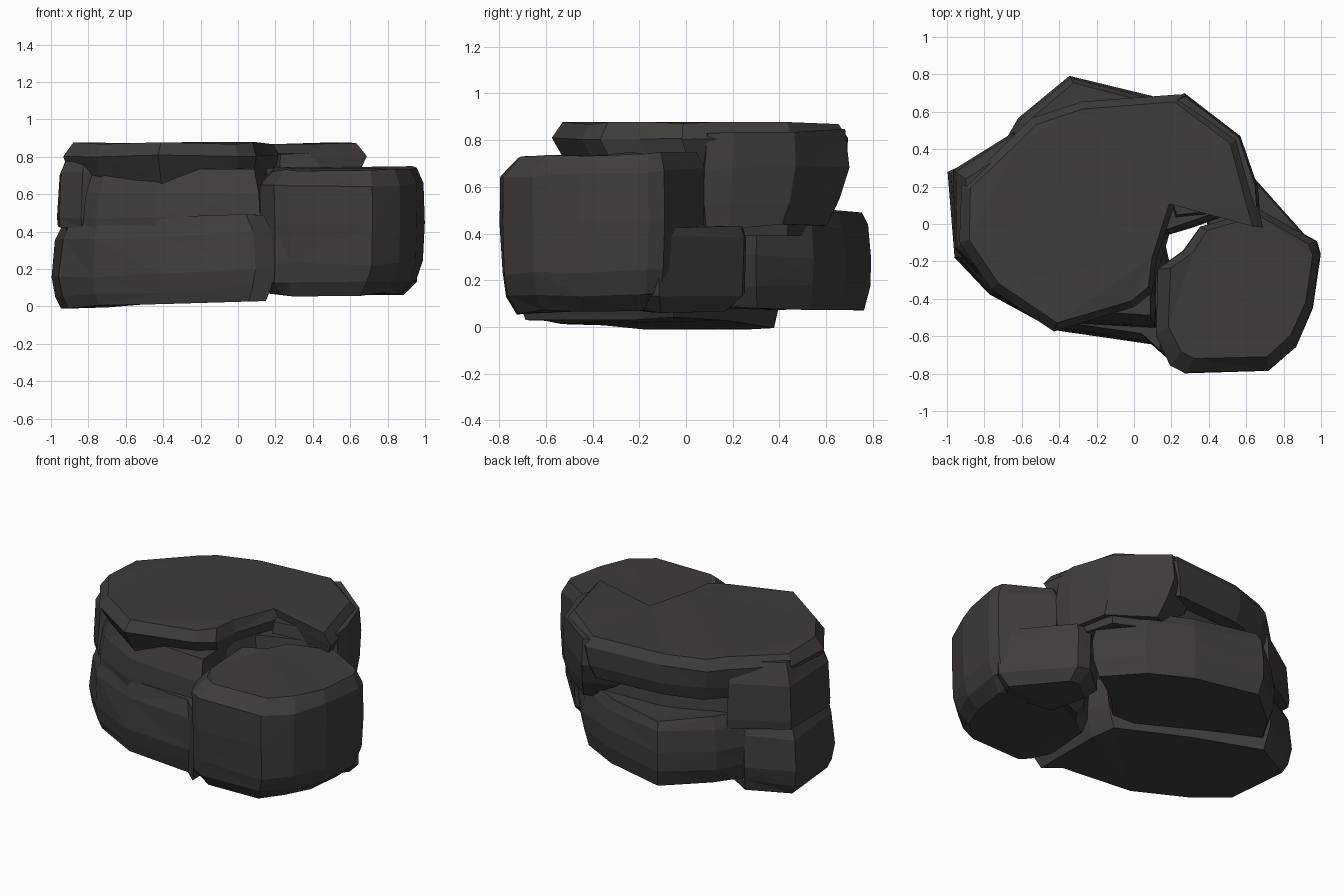
import bpy, bmesh, random
from mathutils import Vector

cube = bpy.data.objects.get("Cube")
if cube:
    bpy.data.objects.remove(cube, do_unlink=True)

random.seed(4)

stone = bpy.data.materials.new("dark_stone")
stone.use_nodes = True
COLOUR = (0.05, 0.045, 0.043, 1)
stone.diffuse_color = COLOUR
stone.node_tree.nodes["Principled BSDF"].inputs["Base Color"].default_value = COLOUR


def slab(name, outline, centre, levels, tilt=(0, 0), rough=0.01):
    """Loft an outline through levels of (height, scale, shift x, shift y)."""
    bm = bmesh.new()
    c = Vector(centre)
    rings = []
    for z, s, dx, dy in levels:
        ring = []
        for p in outline:
            q = c + (Vector(p) - c) * s + Vector((dx, dy))
            h = z + tilt[0] * (q.x - c.x) + tilt[1] * (q.y - c.y)
            inward = (c - q) * random.uniform(0, rough * 2)
            ring.append(bm.verts.new((q.x + inward.x, q.y + inward.y,
                                      h + random.uniform(-rough, rough))))
        rings.append(ring)
    n = len(outline)
    for a, b in zip(rings, rings[1:]):
        for i in range(n):
            j = (i + 1) % n
            bm.faces.new((a[i], a[j], b[j], b[i]))
    bm.faces.new(rings[0])
    bm.faces.new(rings[-1])
    bmesh.ops.triangulate(bm, faces=bm.faces)
    bmesh.ops.recalc_face_normals(bm, faces=bm.faces)
    mesh = bpy.data.meshes.new(name)
    bm.to_mesh(mesh)
    bm.free()
    mesh.materials.append(stone)
    obj = bpy.data.objects.new(name, mesh)
    bpy.context.collection.objects.link(obj)


# Front half of the base, resting on the ground
slab("front_base",
     [(.2, -.74), (.1, -.65), (-.42, -.57), (-.78, -.38), (-.96, -.18), (-1, .28),
      (-.72, .42), (-.3, .2), (.16, -.05), (.2, -.22)],
     (-.4, -.1),
     [(.015, .92, 0, 0), (.08, .97, 0, 0), (.18, 1, 0, 0),
      (.38, .97, 0, 0), (.47, .9, 0, 0)],
     tilt=(.04, 0))

# Back half of the base, with a slightly higher underside
slab("back_base",
     [(-.74, .38), (-.63, .57), (-.35, .8), (.1, .69), (.38, .55),
      (.58, .3), (.33, .12), (.19, -.03), (-.3, .0)],
     (-.1, .35),
     [(.08, .92, 0, 0), (.18, .98, 0, 0), (.3, 1, 0, 0),
      (.43, .96, 0, 0), (.5, .9, 0, 0)])

# Recessed layer between the base and the cap
slab("middle_layer",
     [(.13, -.58), (-.45, -.54), (-.78, -.36), (-.95, -.15), (-.95, .28),
      (-.7, .42), (-.5, .5), (-.2, .58), (.25, .6), (.56, .45),
      (.67, .1), (.33, -.02), (.2, -.06), (.13, -.3)],
     (-.2, .05),
     [(.4, .97, 0, 0), (.47, .98, 0, 0), (.6, .95, 0, 0), (.74, .88, 0, .01)],
     tilt=(-.01, 0))

# Upright block closing the left-hand end
slab("end_block",
     [(-.64, .5), (-.97, .29), (-.96, -.14), (-.84, -.27), (-.6, -.2), (-.5, .2)],
     (-.7, .1),
     [(.42, .98, 0, 0), (.48, 1, 0, 0), (.71, .95, 0, 0), (.83, .75, 0, 0)])

# Overhanging cap with a notch where the boulder leans in
slab("top_slab",
     [(.0, -.45), (-.43, -.58), (-.77, -.35), (-.94, -.1), (-.93, .2),
      (-.64, .48), (-.55, .57), (-.28, .66), (.25, .7), (.57, .46),
      (.67, .1), (.7, -.02), (.22, .11), (.12, -.2), (.1, -.37)],
     (-.2, .08),
     [(.6, .88, 0, .04), (.69, .94, 0, .03), (.805, 1, 0, 0), (.873, .93, 0, 0)],
     rough=.006)

# Hanging side of the cap that reaches down to the base
slab("side_block",
     [(.22, .03), (.67, .08), (.66, .2), (.57, .47), (.27, .7), (.05, .6)],
     (.35, .35),
     [(.43, .85, .04, -.04), (.53, .94, .02, -.02), (.68, 1.01, 0, 0),
      (.83, .96, 0, 0)],
     tilt=(0, .03))

# Separate boulder at the front corner
slab("front_boulder",
     [(.11, -.6), (.19, -.76), (.27, -.8), (.72, -.79), (.87, -.66),
      (.96, -.45), (1.0, -.16), (.98, -.09), (.67, .08), (.35, -.01),
      (.26, -.14), (.12, -.24)],
     (.58, -.38),
     [(.07, .8, -.04, -.01), (.14, .94, -.02, 0), (.24, .98, 0, 0),
      (.45, 1, 0, 0), (.66, 1, 0, 0), (.735, .87, .01, .025)],
     tilt=(0, .03))

# Low back of the boulder tucked beneath the cap
slab("boulder_foot",
     [(.45, -.2), (.85, -.3), (.97, -.12), (.64, .25), (.55, .26), (.36, .1)],
     (.65, .0),
     [(.07, .75, 0, -.02), (.14, .97, 0, 0), (.38, 1, 0, 0), (.43, .95, 0, 0)])
